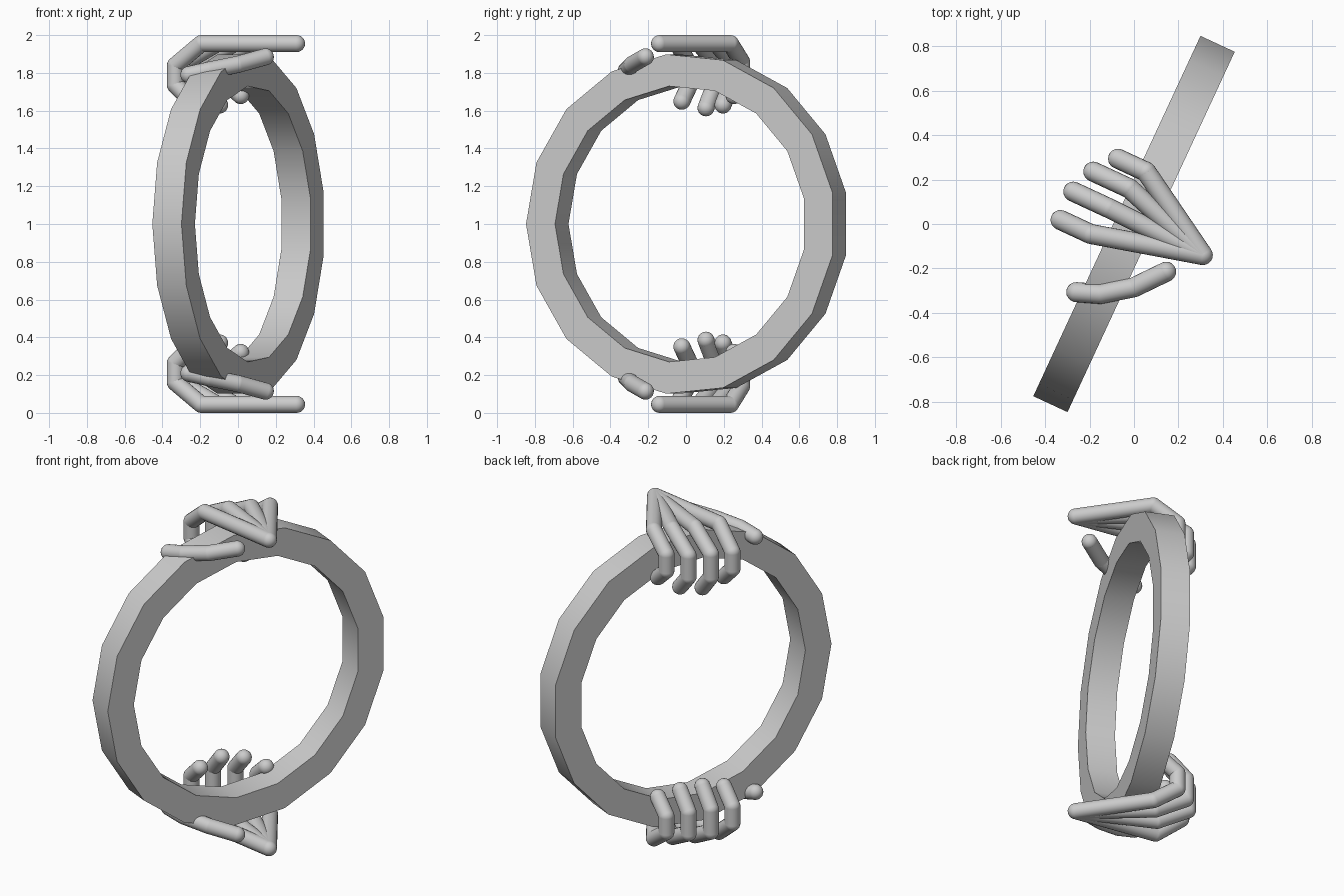
import bpy, bmesh, math
from mathutils import Vector, Matrix

cube = bpy.data.objects.get("Cube")
if cube:
    bpy.data.objects.remove(cube, do_unlink=True)

grey = bpy.data.materials.new("light grey")
grey.use_nodes = True
COL = (0.6, 0.6, 0.6, 1)
grey.diffuse_color = COL
grey.node_tree.nodes["Principled BSDF"].inputs["Base Color"].default_value = COL

U = Vector((0.421, 0.907, 0))    # in-plane horizontal direction of the ring
N = Vector((0.907, -0.421, 0))   # ring axis
Z = Vector((0, 0, 1))


def add_object(name, bm, angle):
    bmesh.ops.recalc_face_normals(bm, faces=bm.faces[:])
    me = bpy.data.meshes.new(name)
    bm.to_mesh(me)
    bm.free()
    me.materials.append(grey)
    ob = bpy.data.objects.new(name, me)
    bpy.context.collection.objects.link(ob)
    bpy.ops.object.select_all(action='DESELECT')
    ob.select_set(True)
    bpy.context.view_layer.objects.active = ob
    bpy.ops.object.shade_smooth_by_angle(angle=math.radians(angle))
    return ob


def make_ring(segments=17, outer=0.902, inner=0.733, half=0.085):
    # rectangular section swept around the axis
    bm = bmesh.new()
    centre = Z + U * 0.0077
    section = [(outer, -half), (outer, half), (inner, half), (inner, -half)]
    loops = []
    for i in range(segments):
        a = 2 * math.pi * i / segments
        d = -U * math.cos(a) + Z * math.sin(a)
        loops.append([bm.verts.new(centre + d * r + N * w) for r, w in section])
    for i in range(segments):
        a, b = loops[i], loops[(i + 1) % segments]
        for j in range(4):
            k = (j + 1) % 4
            bm.faces.new((a[j], a[k], b[k], b[j]))
    return add_object("ring", bm, 35)


def make_digit(name, points, radius=0.045):
    # round-ended tubes joined by balls at each joint
    bm = bmesh.new()
    for p in points:
        bmesh.ops.create_uvsphere(bm, u_segments=20, v_segments=12, radius=radius,
                                  matrix=Matrix.Translation(p))
    for p, q in zip(points, points[1:]):
        d = q - p
        m = Matrix.Translation((p + q) / 2) @ d.to_track_quat('Z', 'Y').to_matrix().to_4x4()
        bmesh.ops.create_cone(bm, cap_ends=False, segments=20, radius1=radius,
                              radius2=radius, depth=d.length, matrix=m)
    return add_object(name, bm, 60)


make_ring()

# wrist point, then per finger: knuckle x, y, forward reach, outer z, lower z, tip z
WRIST = Vector((0.31, -0.14, 1.955))
FINGERS = {
    "little_finger": (0.055, 0.235, 0.14, 1.86, 1.76, 1.68),
    "ring_finger": (-0.02, 0.16, 0.18, 1.86, 1.73, 1.63),
    "middle_finger": (-0.11, 0.07, 0.18, 1.86, 1.72, 1.615),
    "index_finger": (-0.195, -0.045, 0.15, 1.84, 1.735, 1.65),
}
THUMB = [Vector(p) for p in ((0.145, -0.215, 1.885), (0.0, -0.285, 1.845),
                             (-0.15, -0.315, 1.815), (-0.26, -0.307, 1.79))]

for side in ("upper", "lower"):
    def place(pts):
        # the lower hand mirrors the upper one about z = 1
        return [Vector((p.x, p.y, 2 - p.z)) for p in pts] if side == "lower" else pts

    for name, (x, y, reach, z1, z2, z3) in FINGERS.items():
        knuckle = Vector((x, y, 1.955))
        flat = Vector((x, y, 0)) - N * reach
        tip = flat + N * 0.095
        path = [WRIST, knuckle, flat + Z * z1, flat + Z * z2, tip + Z * z3]
        make_digit(side + "_" + name, place(path))
    make_digit(side + "_thumb", place(THUMB))
